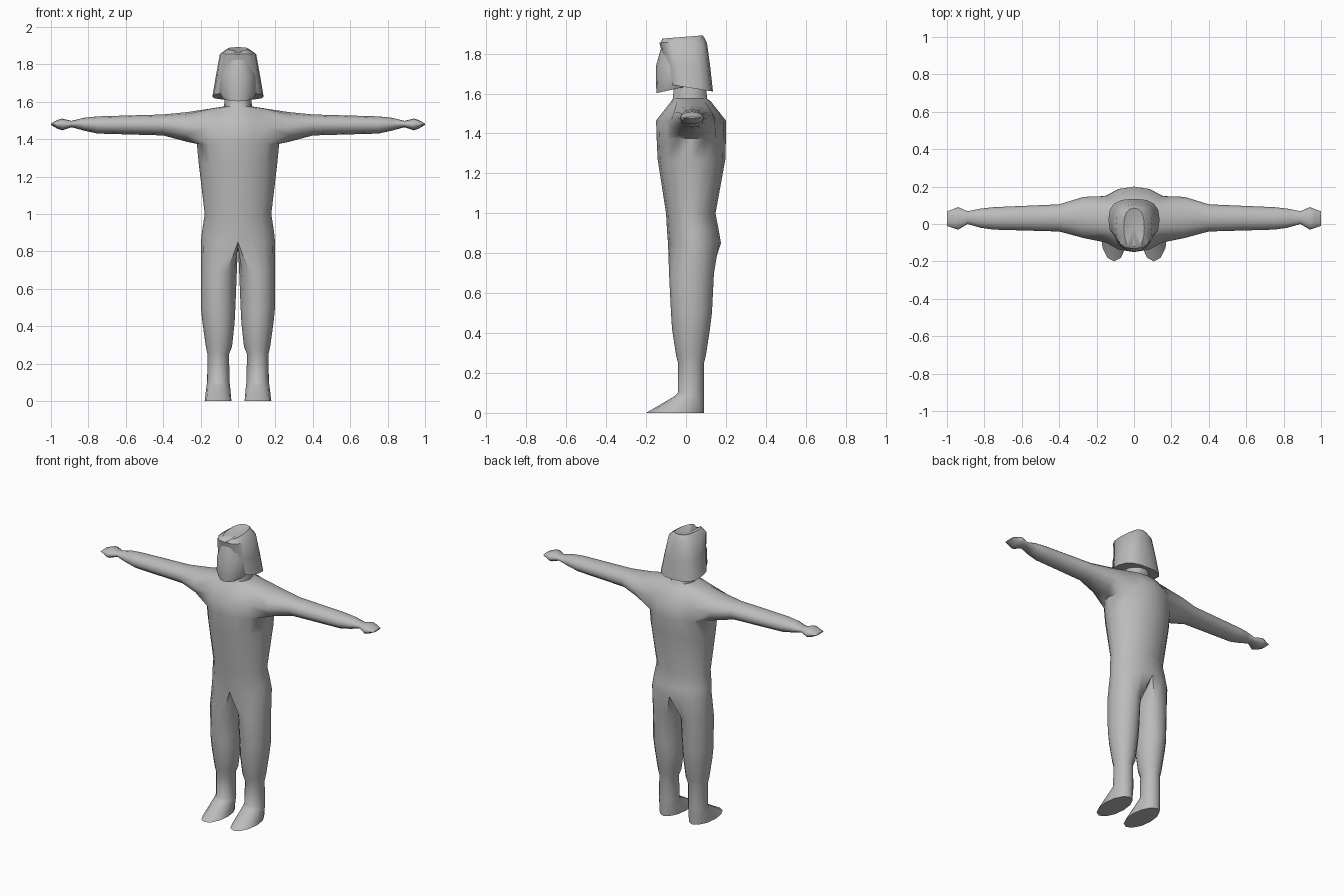
import bpy, bmesh, math

if "Cube" in bpy.data.objects:
    bpy.data.objects.remove(bpy.data.objects["Cube"])

grey = bpy.data.materials.new("plain grey")
grey.diffuse_color = (0.5, 0.5, 0.5, 1)
grey.use_nodes = True
grey.node_tree.nodes["Principled BSDF"].inputs["Base Color"].default_value = grey.diffuse_color


def half_ring(bm, z, hw, yf, yb, tilt=0.0, power=1.0):
    """Nine points from front centre round the +x side to back centre."""
    ring, cy, ry = [], (yf + yb) / 2, (yb - yf) / 2
    for k in range(9):
        a = math.radians(-90 + 22.5 * k)
        c, s = max(math.cos(a), 0), math.sin(a)
        x = 0 if k in (0, 8) else hw * c ** power
        y = cy + ry * math.copysign(abs(s) ** power, s)
        ring.append(bm.verts.new((x, y, z + tilt * y)))
    return ring


def bridge(bm, a, b, closed=False, skip=()):
    n = len(a)
    for k in range(n if closed else n - 1):
        if k not in skip:
            j = (k + 1) % n
            bm.faces.new((a[k], a[j], b[j], b[k]))


def finish(bm, name, angle):
    """Mirror the half mesh and make the smooth object."""
    bmesh.ops.mirror(bm, geom=bm.verts[:] + bm.edges[:] + bm.faces[:],
                     axis='X', merge_dist=0.0005)
    bmesh.ops.remove_doubles(bm, verts=bm.verts[:], dist=0.0003)
    bmesh.ops.recalc_face_normals(bm, faces=bm.faces[:])
    me = bpy.data.meshes.new(name)
    bm.to_mesh(me)
    bm.free()
    me.materials.append(grey)
    ob = bpy.data.objects.new(name, me)
    bpy.context.collection.objects.link(ob)
    bpy.ops.object.select_all(action='DESELECT')
    ob.select_set(True)
    bpy.context.view_layer.objects.active = ob
    bpy.ops.object.shade_smooth_by_angle(angle=math.radians(angle))


# Body: torso rings from hips to neck (z, half width, front y, back y)
bm = bmesh.new()
torso = [half_ring(bm, *r) for r in (
    (0.85, 0.198, -0.09, 0.175), (0.91, 0.192, -0.095, 0.165),
    (1.0, 0.178, -0.10, 0.148), (1.27, 0.21, -0.142, 0.197),
    (1.375, 0.22, -0.147, 0.2), (1.465, 0.215, -0.15, 0.2),
    (1.56, 0.17, -0.075, 0.125), (1.575, 0.075, -0.065, 0.105),
    (1.68, 0.065, -0.06, 0.10))]
for i in range(len(torso) - 1):
    bridge(bm, torso[i], torso[i + 1], skip=(2, 3, 4, 5) if i in (4, 5) else ())
bm.faces.new(torso[-1])

# Arm grown from the shoulder opening (x, front y, back y, bottom z, top z)
low, mid, top = torso[4:7]
loop = low[2:7] + [mid[6]] + top[2:7][::-1] + [mid[2]]
for x, yf, yb, zb, zt in (
        (0.27, -0.075, 0.145, 1.385, 1.545), (0.40, -0.04, 0.105, 1.42, 1.532),
        (0.75, -0.03, 0.09, 1.43, 1.522), (0.82, -0.02, 0.082, 1.445, 1.515),
        (0.89, 0.0, 0.068, 1.464, 1.498), (0.94, -0.03, 0.09, 1.447, 1.51),
        (0.965, -0.022, 0.08, 1.456, 1.503), (1.0, -0.01, 0.068, 1.476, 1.484)):
    ring = []
    for k in range(12):
        a = math.radians(-150 + 30 * k)
        ring.append(bm.verts.new((x, (yf + yb) / 2 + (yb - yf) / 2 * math.cos(a),
                                  (zb + zt) / 2 + (zt - zb) / 2 * math.sin(a))))
    bridge(bm, loop, ring, closed=True)
    loop = ring
bm.faces.new(loop)

# Leg grown from the half hip ring plus crotch points
crotch = [bm.verts.new((0, y, 0.825)) for y in (0.11, 0.04, -0.03)]
loop = torso[0] + crotch
for z, xi, xo, yf, yb in (
        (0.70, 0.006, 0.197, -0.085, 0.14), (0.50, 0.014, 0.198, -0.075, 0.13),
        (0.42, 0.018, 0.19, -0.07, 0.12), (0.29, 0.032, 0.172, -0.05, 0.10),
        (0.25, 0.048, 0.163, -0.04, 0.09), (0.10, 0.045, 0.165, -0.04, 0.09),
        (0.085, 0.043, 0.168, -0.055, 0.09), (0.0, 0.035, 0.178, -0.20, 0.09)):
    ring = []
    for k in range(12):
        a = math.radians(-120 + 30 * k)
        ring.append(bm.verts.new(((xi + xo) / 2 + (xo - xi) / 2 * math.cos(a),
                                  (yf + yb) / 2 + (yb - yf) / 2 * math.sin(a), z)))
    bridge(bm, loop, ring, closed=True)
    loop = ring
bm.faces.new(loop)
finish(bm, "body", 60)

# Face wedge, with the chin lowest at the front
bm = bmesh.new()
rings = [half_ring(bm, *r) for r in (
    (1.635, 0.085, -0.148, 0.06, 0.22), (1.66, 0.105, -0.15, 0.07, 0.1),
    (1.74, 0.10, -0.15, 0.08), (1.855, 0.075, -0.118, 0.07))]
for a, b in zip(rings, rings[1:]):
    bridge(bm, a, b)
bm.faces.new(rings[0])
bm.faces.new(rings[-1])
finish(bm, "face", 50)

# Hair cap, flared at the bottom and parted along the top
bm = bmesh.new()
rings = [half_ring(bm, *r) for r in (
    (1.632, 0.137, -0.09, 0.135, -0.16, 0.75), (1.74, 0.118, -0.108, 0.122, -0.08, 0.75),
    (1.855, 0.097, -0.133, 0.105, 0.0, 0.75), (1.885, 0.055, -0.125, 0.085, 0.08, 0.8))]
for a, b in zip(rings, rings[1:]):
    bridge(bm, a, b)
bm.faces.new(rings[0])
crown = rings[-1]
crown[0].co.z = 1.845
part = bm.verts.new((0, -0.02, 1.862))
for a, b in zip(crown, crown[1:]):
    bm.faces.new((a, b, part))
finish(bm, "hair", 50)
